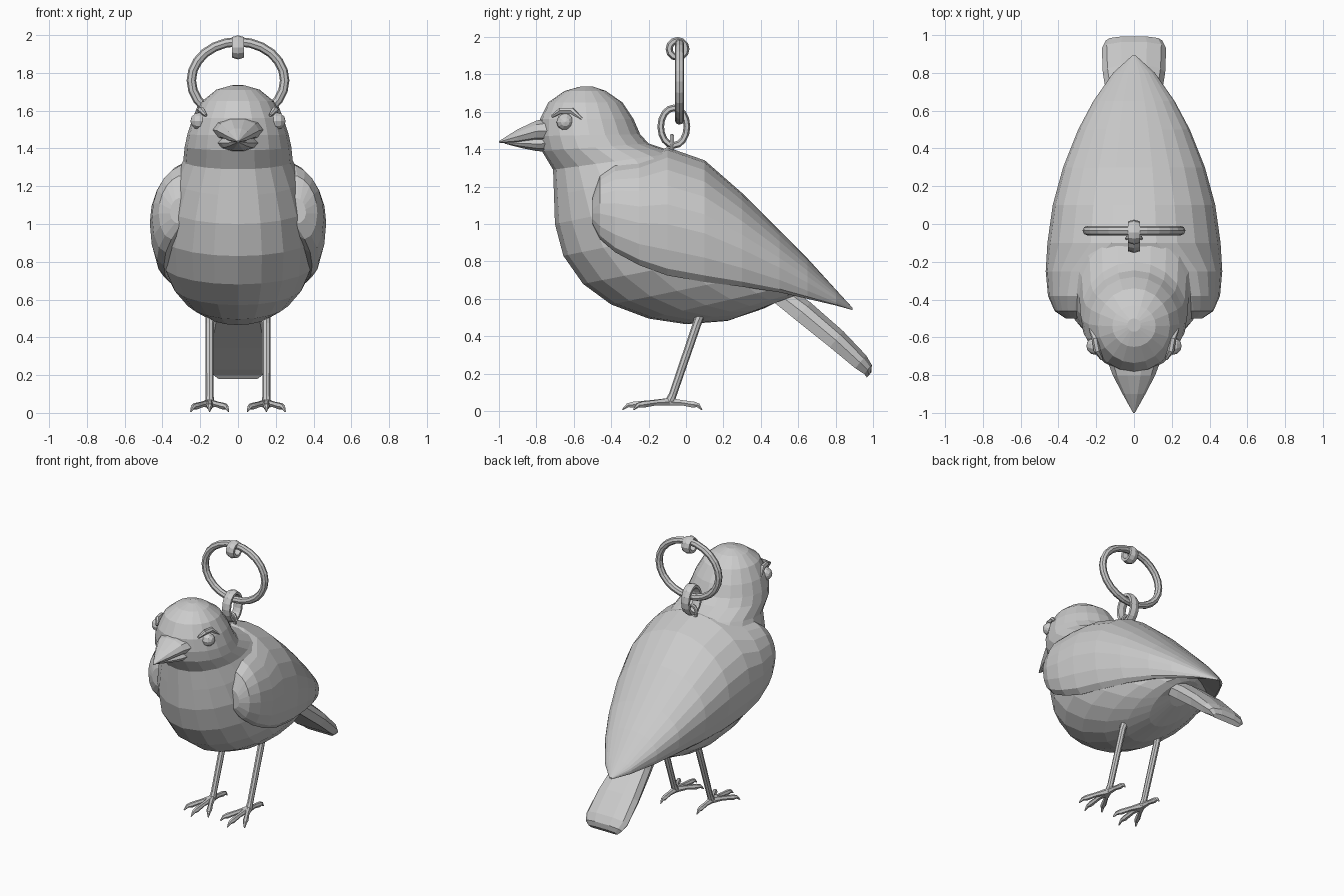
import bpy, bmesh, math
from mathutils import Vector

if "Cube" in bpy.data.objects:
    bpy.data.objects.remove(bpy.data.objects["Cube"])

grey = bpy.data.materials.new("plain grey")
grey.diffuse_color = (0.6, 0.6, 0.6, 1)
grey.use_nodes = True
grey.node_tree.nodes["Principled BSDF"].inputs["Base Color"].default_value = grey.diffuse_color


def loft(name, rings, closed=False):
    """Skin a list of equal-length point rings with flat quads."""
    bm = bmesh.new()
    vs = [[bm.verts.new(p) for p in r] for r in rings]
    n = len(vs[0])
    pairs = list(zip(vs, vs[1:])) + ([(vs[-1], vs[0])] if closed else [])
    for a, b in pairs:
        for i in range(n):
            j = (i + 1) % n
            bm.faces.new((a[i], a[j], b[j], b[i]))
    if not closed:
        bm.faces.new(vs[0])
        bm.faces.new(vs[-1])
    bmesh.ops.recalc_face_normals(bm, faces=bm.faces)
    me = bpy.data.meshes.new(name)
    bm.to_mesh(me)
    bm.free()
    me.materials.append(grey)
    ob = bpy.data.objects.new(name, me)
    bpy.context.collection.objects.link(ob)
    return ob


def ellipse(c, u, v, n):
    c, u, v = Vector(c), Vector(u), Vector(v)
    return [c + u * math.cos(t) + v * math.sin(t)
            for t in (2 * math.pi * i / n for i in range(n))]


def tube(name, path, radii, n=6):
    pts = [Vector(p) for p in path]
    rings = []
    for i, p in enumerate(pts):
        d = pts[min(i + 1, len(pts) - 1)] - pts[max(i - 1, 0)]
        q = d.to_track_quat('Z', 'Y')
        r = radii[i]
        rings.append(ellipse(p, q @ Vector((r, 0, 0)), q @ Vector((0, r, 0)), n))
    return loft(name, rings)


def link(name, c, u, ru, rz, thick, width, n=16, sides=6):
    """Oval ring in the plane of u and z; width runs across that plane."""
    u, z = Vector(u), Vector((0, 0, 1))
    rings = []
    for i in range(n):
        t = 2 * math.pi * i / n
        d = u * math.cos(t) + z * math.sin(t)
        p = Vector(c) + u * ru * math.cos(t) + z * rz * math.sin(t)
        rings.append(ellipse(p, d * thick, u.cross(z) * width, sides))
    return loft(name, rings, True)


# Body and head: front point, back point, half width of each tilted ring
body = [(-.57, 1.733, -.50, 1.735, .035), (-.65, 1.71, -.43, 1.712, .115),
        (-.735, 1.65, -.34, 1.65, .19), (-.78, 1.56, -.28, 1.56, .24),
        (-.785, 1.47, -.245, 1.48, .268), (-.77, 1.39, -.2, 1.43, .282),
        (-.71, 1.29, -.05, 1.38, .29), (-.705, 1.15, .07, 1.32, .34),
        (-.70, 1.0, .23, 1.19, .385), (-.655, .83, .38, 1.04, .41),
        (-.55, .68, .52, .89, .40), (-.40, .57, .62, .78, .35),
        (-.2, .495, .68, .70, .28), (0, .465, .68, .66, .21),
        (.22, .482, .64, .64, .14), (.42, .55, .56, .62, .07)]
loft("body", [ellipse((0, (a + c) / 2, (b + d) / 2), (w, 0, 0),
                      (0, (a - c) / 2, (b - d) / 2), 20)
              for a, b, c, d, w in body])

# Folded wings meeting along the back: y, top z, bottom z, top x, outer x
wing = [(-.50, 1.14, 1.0, .30, .36), (-.46, 1.26, .92, .28, .42),
        (-.38, 1.32, .85, .25, .455), (-.25, 1.345, .78, .20, .467),
        (-.1, 1.41, .725, 0, .458), (.1, 1.34, .69, 0, .43),
        (.3, 1.165, .665, 0, .375), (.5, .965, .635, 0, .295),
        (.65, .815, .60, 0, .215), (.8, .65, .565, 0, .11),
        (.89, .552, .54, 0, .01)]
for s, side in ((1, "right"), (-1, "left")):
    rings = []
    for y, zt, zb, xt, xo in wing:
        zm, xb = zb + .4 * (zt - zb), .84 * xo
        ring = []
        for i in range(7):
            t = math.pi / 2 * i / 6
            ring.append((s * (xt + (xo - xt) * math.sin(t)), y, zm + (zt - zm) * math.cos(t)))
        for i in range(1, 4):
            t = math.pi / 2 * i / 3
            ring.append((s * (xb + (xo - xb) * math.cos(t)), y, zm - (zm - zb) * math.sin(t)))
        ring.append((s * .5 * xt, y, zb + .3 * (zt - zb)))
        rings.append(ring)
    loft(side + "_wing", rings)

# Tail: centre y, z, half width, half thickness
tail = [(.45, .66, .10, .06), (.62, .53, .135, .068), (.80, .38, .165, .062),
        (.93, .26, .17, .05), (.97, .22, .15, .035), (.977, .192, .12, .02)]
loft("tail", [[(x * w, y + .65 * h * k, z + .76 * h * k) for x, k in
               ((-1, 0), (-.85, .6), (-.4, 1), (.4, 1), (.85, .6), (1, 0), (.85, -.8), (-.85, -.8))]
              for y, z, w, h in tail])

# Beak halves: y, z, half width, half height
beaks = {"upper_beak": [(-.70, 1.50, .15, .075), (-.80, 1.495, .112, .06),
                        (-.90, 1.467, .06, .04), (-1.0, 1.438, .004, .004)],
         "lower_beak": [(-.70, 1.43, .125, .05), (-.80, 1.428, .09, .04),
                        (-.88, 1.43, .05, .025), (-.97, 1.435, .006, .006)]}
for name, rows in beaks.items():
    loft(name, [ellipse((0, y, z), (w, 0, 0), (0, 0, h), 10) for y, z, w, h in rows])

for s, side in ((1, "right"), (-1, "left")):
    # Eye and brow ridge
    bpy.ops.mesh.primitive_uv_sphere_add(segments=10, ring_count=6, radius=.047,
                                         location=(s * .205, -.645, 1.545),
                                         rotation=(0, math.pi / 2, 0))
    eye = bpy.context.object
    eye.name = side + "_eye"
    eye.data.materials.append(grey)
    tube(side + "_brow", [(s * .17, -.715, 1.575), (s * .195, -.67, 1.605),
                          (s * .205, -.61, 1.605), (s * .232, -.555, 1.56)],
         [.008, .018, .018, .008])
    # Leg and toes
    x = s * .15
    tube(side + "_leg", [(s * .145, .08, .53), (x, .06, .47), (x, -.07, .09), (x, -.09, .045)],
         [.026, .023, .021, .026], 8)
    for toe, dx, dy in (("middle", 0, -.25), ("inner", -.10, -.19),
                        ("outer", .10, -.19), ("back", 0, .175)):
        path = [(x + s * dx * f, -.09 + dy * f, z)
                for f, z in ((0, .05), (.4, .045), (.75, .035), (.88, .032), (1, .008))]
        tube(side + "_" + toe + "_toe", path, [.024, .016, .019, .013, .004])

# Hanging hardware: eyelet, oval link, large ring, top cuff
link("eyelet", (0, -.075, 1.425), (1, 0, 0), .035, .045, .012, .012, 12)
link("oval_link", (0, -.065, 1.52), (0, 1, 0), .07, .10, .018, .036)
link("large_ring", (0, -.035, 1.76), (1, 0, 0), .247, .205, .025, .025, 24, 8)
link("top_cuff", (0, -.045, 1.935), (0, 1, 0), .045, .045, .019, .036, 12)
